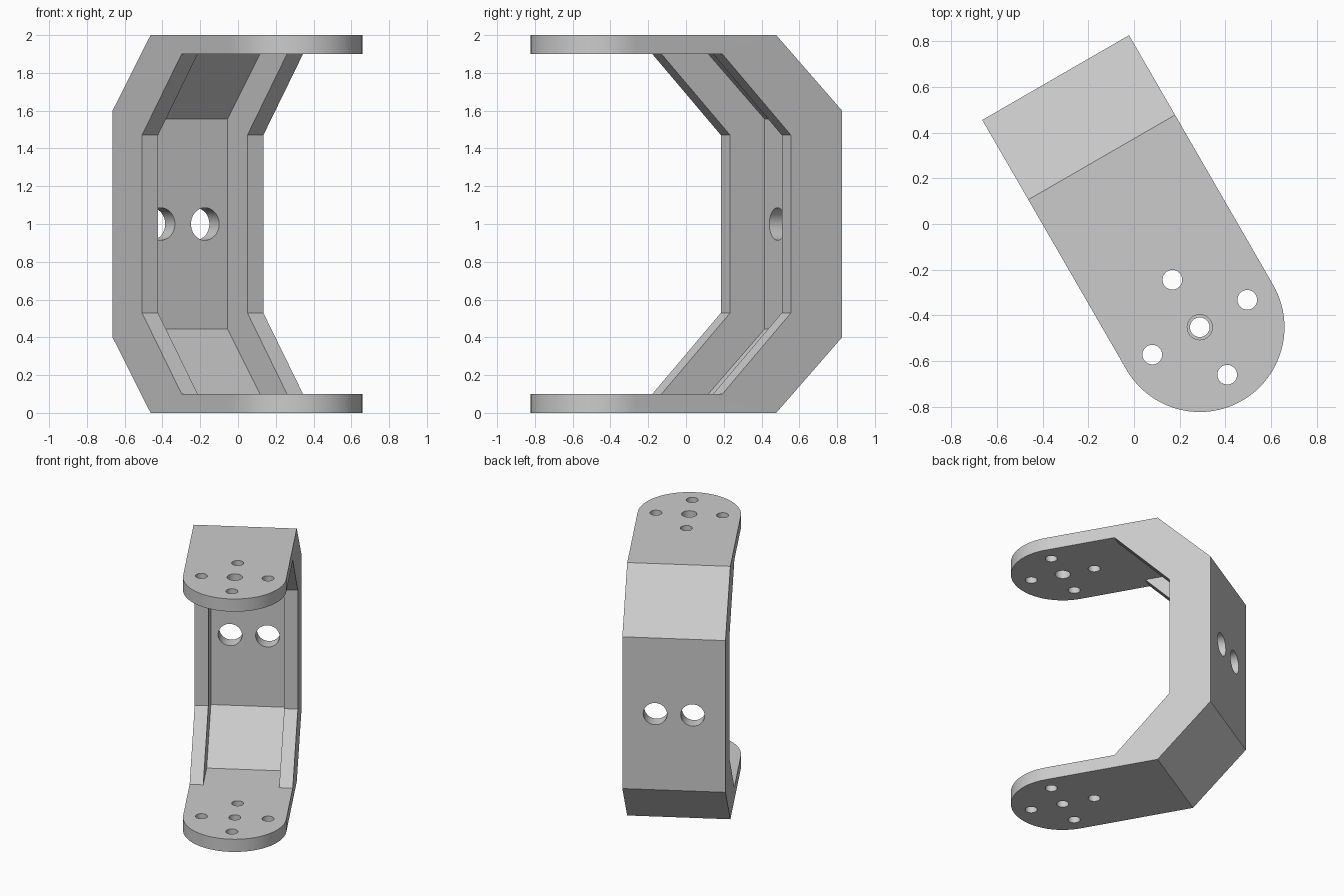
import bpy, bmesh, math
from mathutils import Vector

cube = bpy.data.objects.get("Cube")
if cube:
    bpy.data.objects.remove(cube, do_unlink=True)

HALF = 0.371      # half width, also the radius of the rounded ends
LIP = 0.098       # thickness of the side flanges


def prism(name, points, low, high, place):
    """Extrude a 2D outline from low to high; place maps (a, b, depth) to 3D."""
    bm = bmesh.new()
    face = bm.faces.new([bm.verts.new(place(a, b, low)) for a, b in points])
    shift = Vector(place(0, 0, high)) - Vector(place(0, 0, low))
    ext = bmesh.ops.extrude_face_region(bm, geom=[face], use_keep_orig=True)
    moved = [g for g in ext["geom"] if isinstance(g, bmesh.types.BMVert)]
    bmesh.ops.translate(bm, verts=moved, vec=shift)
    bmesh.ops.recalc_face_normals(bm, faces=bm.faces)
    mesh = bpy.data.meshes.new(name)
    bm.to_mesh(mesh)
    bm.free()
    obj = bpy.data.objects.new(name, mesh)
    bpy.context.collection.objects.link(obj)
    return obj


def side(a, b, d):
    return (d, a, b)


def plan(a, b, d):
    return (a, b, d)


def front(a, b, d):
    return (a, d, b)


def circle(x, y, r, n=48):
    return [(x + r * math.cos(math.tau * i / n), y + r * math.sin(math.tau * i / n))
            for i in range(n)]


def mirrored(lower):
    """Add the upper half of a side profile."""
    return lower + [(y, 2 - z) for y, z in reversed(lower)]


def cut(target, tool, operation="DIFFERENCE"):
    tool.hide_render = True
    mod = target.modifiers.new("cut", "BOOLEAN")
    mod.operation, mod.solver, mod.object = operation, "EXACT", tool
    bpy.context.view_layer.objects.active = target
    bpy.ops.object.modifier_apply(modifier=mod.name)
    bpy.data.objects.remove(tool, do_unlink=True)


# Bent C-shaped body
outer = mirrored([(-0.5, 0), (0.859, 0), (1.262, 0.4)])
inner = mirrored([(-0.5, 0.1), (0.53, 0.1), (0.95, 0.53)])
bracket = prism("bracket", outer + inner[::-1], -0.5, 0.5, side)

# Straight sides and rounded arm ends
arc = [(HALF * math.cos(math.pi * (1 + i / 48)), HALF * math.sin(math.pi * (1 + i / 48)))
       for i in range(49)]
outline = arc + [(HALF, 1.5), (-HALF, 1.5)]
cut(bracket, prism("outline", outline, -0.2, 2.2, plan), "INTERSECT")

# Channel between the side flanges
channel = mirrored([(0.3, 0.1), (0.816, 0.1), (1.159, 0.443)])
cut(bracket, prism("channel", channel, LIP - HALF, HALF - LIP, side))

# Horn holes through both arms, with a wider centre hole in the upper arm
for x, y in [(0, 0), (0.24, 0), (-0.24, 0), (0, 0.24), (0, -0.24)]:
    cut(bracket, prism("screw_hole", circle(x, y, 0.043), -0.2, 2.2, plan))
cut(bracket, prism("wide_hole", circle(0, 0, 0.055), 1.5, 2.2, plan))

# Pair of holes through the back web
for x in (-0.135, 0.135):
    cut(bracket, prism("web_hole", circle(x, 1, 0.086), 1.05, 1.4, front))

# Turn into place
bracket.rotation_euler.z = math.radians(30)
bracket.location = (0.288, -0.452, 0)

# Plain grey material
grey = bpy.data.materials.new("light_grey")
grey.use_nodes = True
colour = (0.6, 0.6, 0.6, 1)
grey.diffuse_color = colour
grey.node_tree.nodes["Principled BSDF"].inputs["Base Color"].default_value = colour
bracket.data.materials.clear()
bracket.data.materials.append(grey)
for face in bracket.data.polygons:
    face.material_index = 0

bpy.ops.object.select_all(action="DESELECT")
bracket.select_set(True)
bpy.context.view_layer.objects.active = bracket
bpy.ops.object.shade_smooth_by_angle(angle=math.radians(30))
